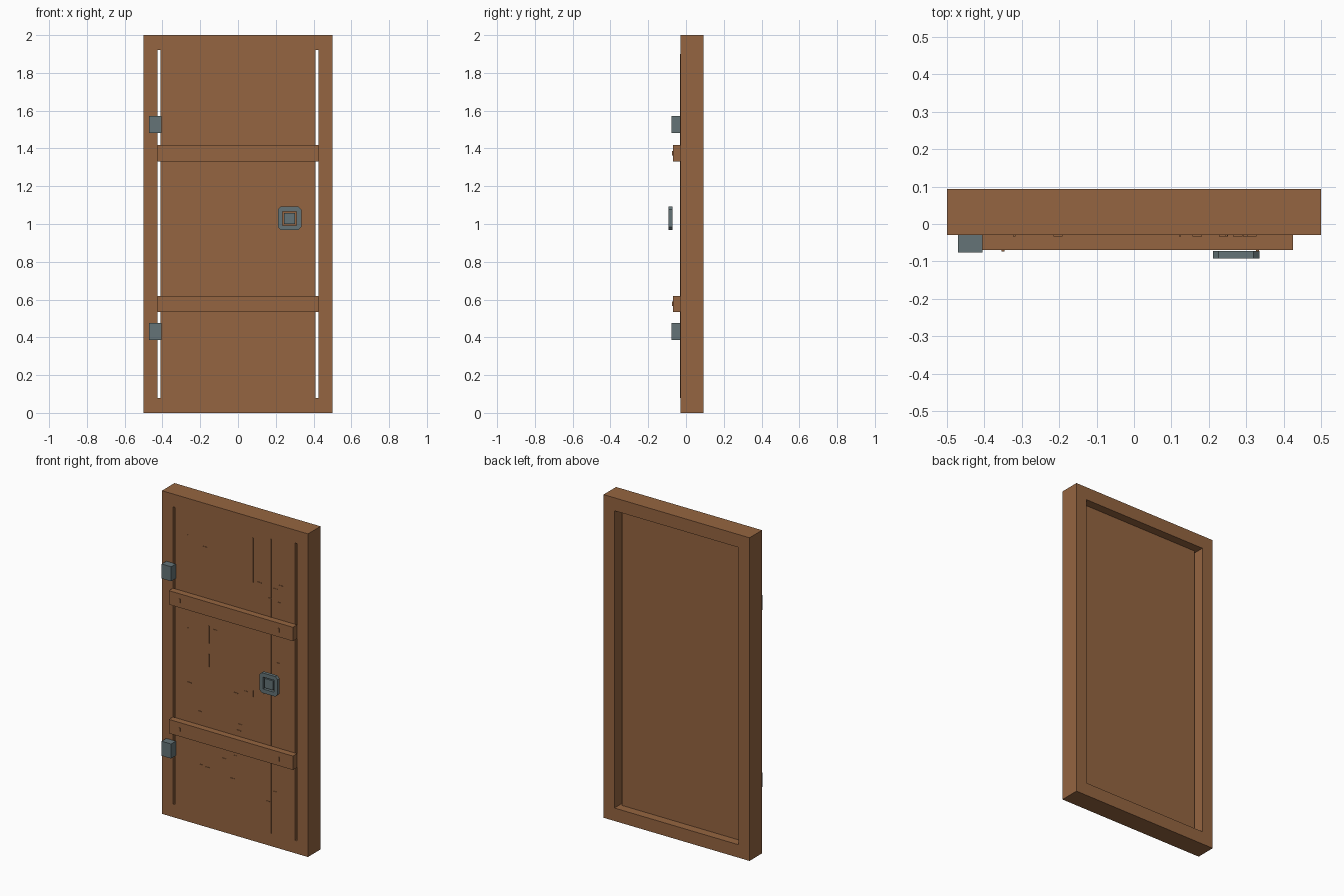
import bpy, bmesh, random

cube = bpy.data.objects.get("Cube")
if cube:
    bpy.data.objects.remove(cube, do_unlink=True)


def material(name, rgb):
    mat = bpy.data.materials.new(name)
    mat.use_nodes = True
    mat.diffuse_color = (*rgb, 1)
    mat.node_tree.nodes["Principled BSDF"].inputs["Base Color"].default_value = (*rgb, 1)
    return mat


WOOD = material("brown wood", (0.30, 0.13, 0.052))
IRON = material("grey iron", (0.13, 0.175, 0.185))


def finish(name, bm, mat):
    bmesh.ops.recalc_face_normals(bm, faces=bm.faces[:])
    mesh = bpy.data.meshes.new(name)
    bm.to_mesh(mesh)
    bm.free()
    mesh.materials.append(mat)
    obj = bpy.data.objects.new(name, mesh)
    bpy.context.collection.objects.link(obj)
    return obj


def add_box(bm, x, y, z):
    """Box spanning the given (low, high) ranges."""
    verts = bmesh.ops.create_cube(bm, size=1)["verts"]
    for v in verts:
        for axis, (low, high) in enumerate((x, y, z)):
            v.co[axis] = high if v.co[axis] > 0 else low
    return verts


def box(name, x, y, z, mat):
    bm = bmesh.new()
    add_box(bm, x, y, z)
    return finish(name, bm, mat)


def cut(target, cutter):
    mod = target.modifiers.new("cut", "BOOLEAN")
    mod.operation = "DIFFERENCE"
    mod.solver = "EXACT"
    mod.object = cutter
    bpy.context.view_layer.objects.active = target
    bpy.ops.object.modifier_apply(modifier=mod.name)
    bpy.data.objects.remove(cutter, do_unlink=True)


FRONT, BACK, PANEL_BACK = -0.03, 0.093, 0.04
OPENING = (0.08, 1.92)

# Frame and panel in one slab: recess behind, a slit down each side
door = box("door_and_frame", (-0.5, 0.5), (FRONT, BACK), (0, 2), WOOD)
cut(door, box("recess_cutter", (-0.425, 0.425), (PANEL_BACK, 0.2), OPENING, WOOD))
for side in (-1, 1):
    edges = sorted((side * 0.41, side * 0.425))
    cut(door, box("slit_cutter", edges, (-0.2, 0.2), OPENING, WOOD))

# Cross bars with a small peg near each end, and the iron hinges
for label, z in (("lower", 0.577), ("upper", 1.374)):
    box(label + "_cross_bar", (-0.425, 0.425), (-0.07, FRONT), (z - 0.043, z + 0.043), WOOD)
    for side, x in (("right", -0.35), ("left", 0.33)):
        box(f"{label}_{side}_peg", (x - 0.004, x + 0.004), (-0.074, -0.068),
            (z - 0.012, z + 0.012), WOOD)
for label, z in (("lower", 0.43), ("upper", 1.527)):
    box(label + "_hinge", (-0.47, -0.405), (-0.076, FRONT), (z - 0.045, z + 0.045), IRON)

# Raised wood grain: long upright seams and scattered short flecks
bm = bmesh.new()
GRAIN = (-0.033, FRONT + 0.001)
seams = ((-0.32, 1.57, 1.775), (0.123, 1.6, 1.875), (-0.32, 1.09, 1.2),
         (-0.178, 1.14, 1.25), (-0.178, 0.995, 1.075), (0.247, 0.08, 1.9),
         (0.123, 0.89, 0.93), (0.2, 0.89, 0.93))
for x, low, high in seams:
    add_box(bm, (x - 0.003, x + 0.003), GRAIN, (low, high))
random.seed(4)
for _ in range(24):
    x, z = random.uniform(-0.37, 0.35), random.uniform(0.2, 1.85)
    add_box(bm, (x, x + 0.025), GRAIN, (z, z + 0.003))
finish("wood_grain", bm, WOOD)

# Handle: bevelled square ring around a smaller plate
HX, HZ = 0.273, 1.03


def around(r):
    return (HX - r, HX + r), (HZ - r, HZ + r)


bm = bmesh.new()
x, z = around(0.062)
add_box(bm, x, (-0.092, -0.072), z)
upright = [e for e in bm.edges if abs(e.verts[0].co.y - e.verts[1].co.y) > 0.01]
bmesh.ops.bevel(bm, geom=upright, offset=0.015, segments=1, affect="EDGES")
ring = finish("handle_ring", bm, IRON)
x, z = around(0.037)
cut(ring, box("ring_cutter", x, (-0.2, 0), z, IRON))
x, z = around(0.029)
box("handle_plate", x, (-0.088, -0.072), z, IRON)
